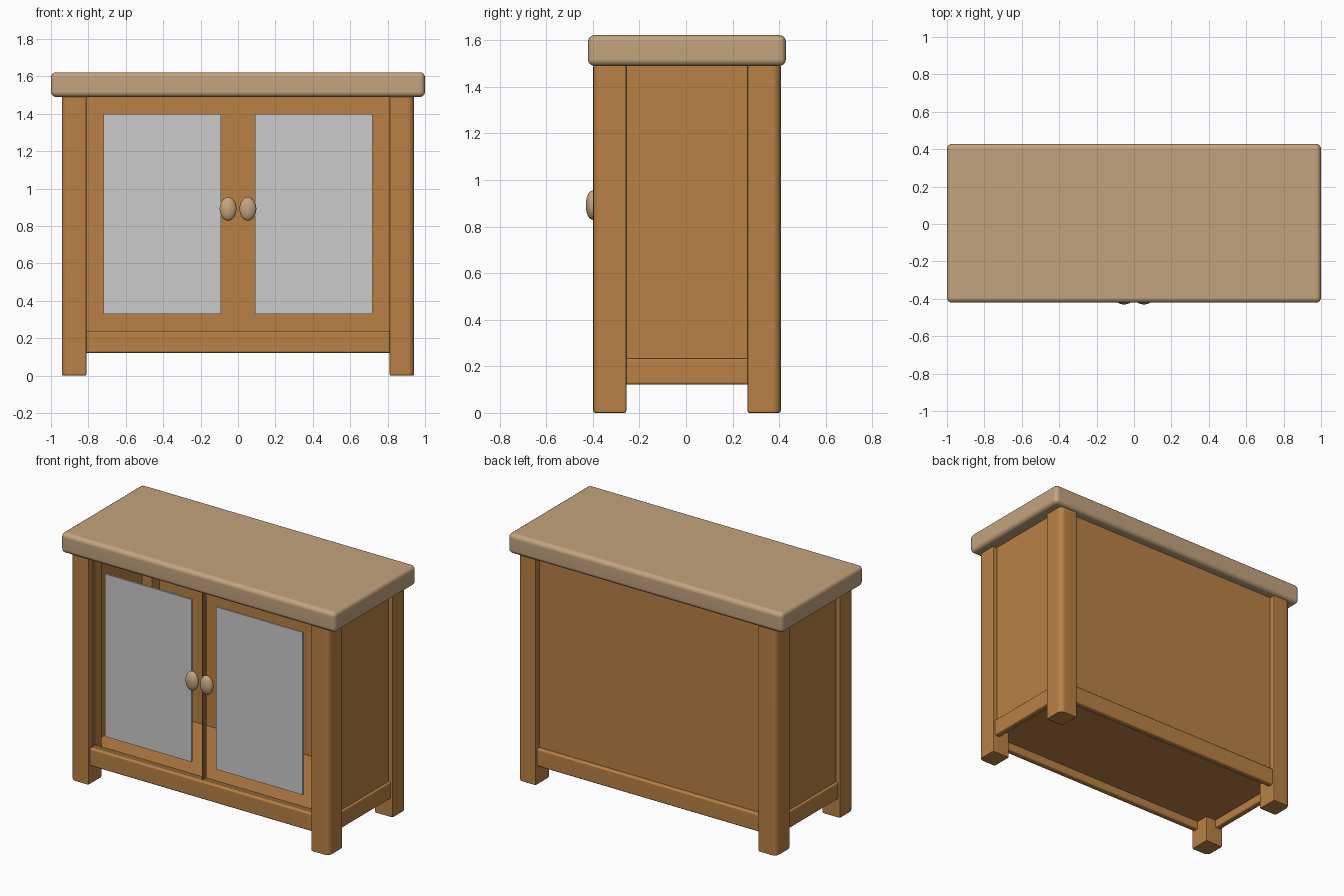
import bpy, bmesh, math
from mathutils import Matrix, Vector

if "Cube" in bpy.data.objects:
    bpy.data.objects.remove(bpy.data.objects["Cube"])

CENTRE = Vector((0, 0.004, 0))


def paint(name, rgb):
    m = bpy.data.materials.new(name)
    m.diffuse_color = (*rgb, 1)
    m.use_nodes = True
    m.node_tree.nodes["Principled BSDF"].inputs["Base Color"].default_value = m.diffuse_color
    return m


wood = paint("wood", (0.49, 0.22, 0.06))
dark = paint("dark_wood", (0.26, 0.133, 0.043))
tan = paint("tan_wood", (0.55, 0.37, 0.21))


def finish(bm, name, mat, mirror=(False, False)):
    bmesh.ops.recalc_face_normals(bm, faces=bm.faces)
    me = bpy.data.meshes.new(name)
    bm.to_mesh(me)
    bm.free()
    me.shade_smooth()
    me.set_sharp_from_angle(angle=math.radians(40))
    if mat:
        me.materials.append(mat)
    ob = bpy.data.objects.new(name, me)
    ob.location = CENTRE
    bpy.context.collection.objects.link(ob)
    if any(mirror):
        mod = ob.modifiers.new("mirror", 'MIRROR')
        mod.use_axis = (*mirror, False)
        mod.use_mirror_merge = False
    ob.modifiers.new("weighted", 'WEIGHTED_NORMAL').keep_sharp = True
    return ob


def box_mesh(lo, hi):
    lo, hi = Vector(lo), Vector(hi)
    bm = bmesh.new()
    bmesh.ops.create_cube(bm, size=1, matrix=Matrix.Translation((lo + hi) / 2)
                          @ Matrix.Diagonal((*(hi - lo), 1)))
    return bm


def bevel(bm, edges, width, segments):
    bmesh.ops.bevel(bm, geom=edges, offset=width, segments=segments,
                    profile=0.5, affect='EDGES', clamp_overlap=True)


def box(name, lo, hi, mat, width=0, segments=3, mirror=(False, False)):
    bm = box_mesh(lo, hi)
    if width:
        bevel(bm, bm.edges[:], width, segments)
    return finish(bm, name, mat, mirror)


# Worktop
box("top", (-1, -0.425, 1.49), (1, 0.425, 1.622), tan, 0.028, 4)

# Legs, with the outer upright corner rounded more than the rest
bm = box_mesh((0.81, 0.26, 0), (0.942, 0.403, 1.495))
outer = [e for e in bm.edges if all(v.co.x > 0.9 and v.co.y > 0.4 for v in e.verts)]
bevel(bm, outer, 0.035, 4)
soft = [e for e in bm.edges if e.calc_face_angle(0) > math.radians(40)]
bevel(bm, soft, 0.009, 2)
finish(bm, "legs", wood, (True, True))

# Lower rails
box("front_and_back_rails", (-0.82, 0.345, 0.122), (0.82, 0.388, 0.238),
    wood, 0.01, 3, (False, True))
box("side_rails", (0.884, -0.27, 0.122), (0.927, 0.27, 0.234),
    wood, 0.01, 3, (True, False))

# Carcass panels
box("side_panels", (0.885, -0.27, 0.17), (0.912, 0.27, 1.495), wood, mirror=(True, False))
box("back_panel", (-0.82, 0.335, 0.17), (0.82, 0.362, 1.495), wood)
box("floor_panel", (-0.89, -0.35, 0.175), (0.89, 0.35, 0.205), wood)

# Door frames: a plane inset to a ring, then extruded for thickness
bm = bmesh.new()
x0, x1, z0, z1 = 0.002, 0.808, 0.243, 1.488
front, back = -0.374, -0.335
corners = [(x0, z0), (x1, z0), (x1, z1), (x0, z1)]
face = bm.faces.new([bm.verts.new((x, front, z)) for x, z in corners])
bmesh.ops.inset_individual(bm, faces=[face], thickness=0.099)
bmesh.ops.delete(bm, geom=[face], context='FACES_ONLY')
ext = bmesh.ops.extrude_face_region(bm, geom=bm.faces[:], use_keep_orig=True)
moved = [g for g in ext["geom"] if isinstance(g, bmesh.types.BMVert)]
bmesh.ops.translate(bm, verts=moved, vec=(0, back - front, 0))
soft = [e for e in bm.edges if len(e.link_faces) == 2
        and e.calc_face_angle(0) > 1 and all(abs(v.co.y - front) < 1e-4 for v in e.verts)]
bevel(bm, soft, 0.003, 1)
finish(bm, "door_frames", dark, (True, False))

# Grey door panes
box("door_panes", (0.09, -0.36, 0.33), (0.72, -0.348, 1.40), None, mirror=(True, False))

# Oval door knobs with short stems
bm = bmesh.new()
bmesh.ops.create_uvsphere(bm, u_segments=32, v_segments=16, radius=1,
                          matrix=Matrix.Translation((0.053, -0.405, 0.892))
                          @ Matrix.Diagonal((0.045, 0.029, 0.063, 1)))
finish(bm, "door_knobs", tan, (True, False))
bm = bmesh.new()
bmesh.ops.create_cone(bm, cap_ends=True, segments=16, radius1=0.016, radius2=0.016, depth=0.05,
                      matrix=Matrix.Translation((0.053, -0.385, 0.892))
                      @ Matrix.Rotation(math.pi / 2, 4, 'X'))
finish(bm, "knob_stems", tan, (True, False))
